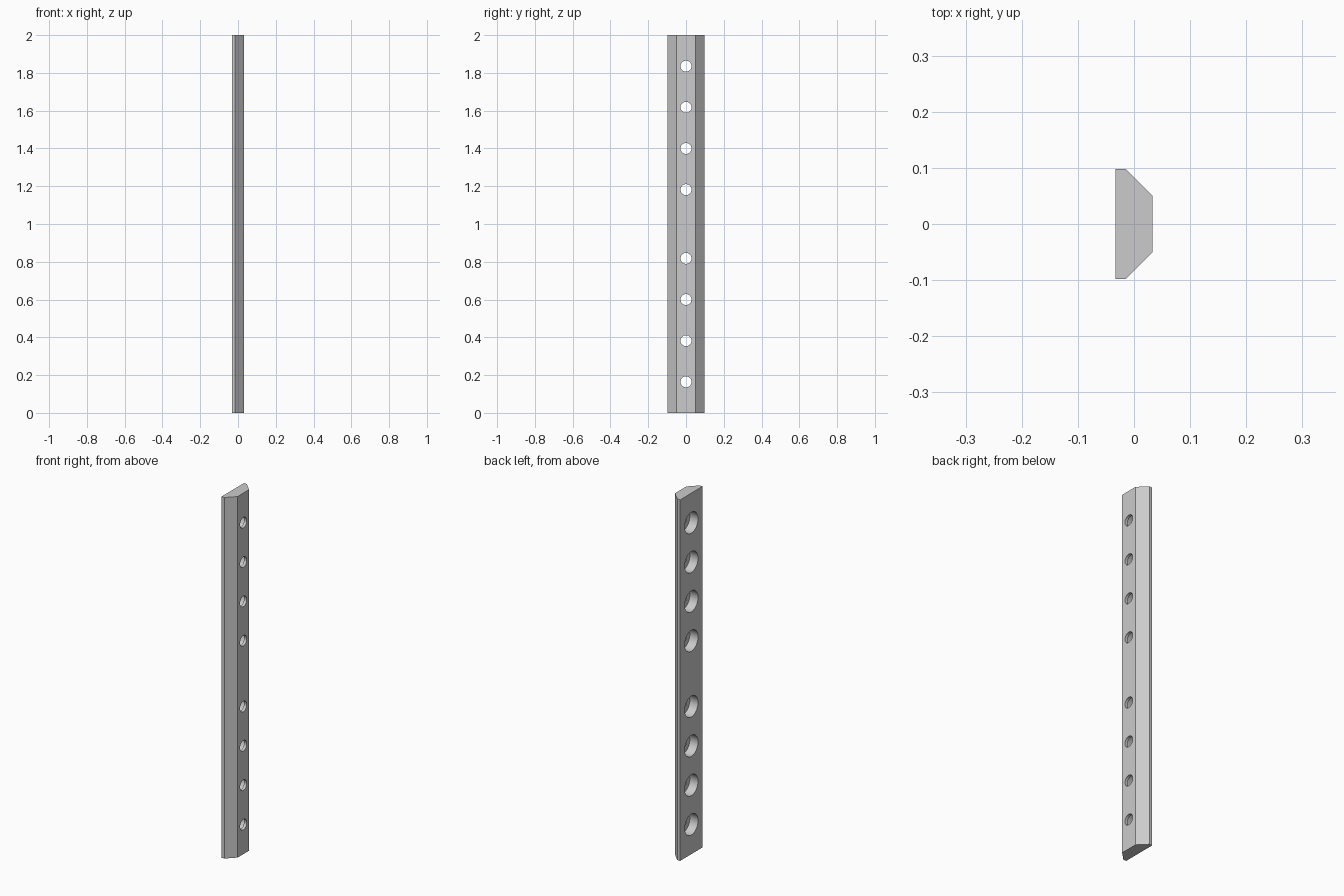
import bpy
import bmesh
from math import radians
from mathutils import Matrix

if "Cube" in bpy.data.objects:
    bpy.data.objects.remove(bpy.data.objects["Cube"], do_unlink=True)

LENGTH = 2.0
BACK, FRONT = -0.033, 0.033          # wide face and narrow face along x
HALF_WIDE, HALF_NARROW = 0.098, 0.05
SHOULDER = -0.015                    # where the slanted sides begin
HOLE_RADIUS, BORE_RADIUS = 0.029, 0.058
BORE_DEPTH = 0.05
FIRST, PITCH = 0.182, 0.218          # hole spacing out from the middle

steel = bpy.data.materials.new("light_grey_metal")
steel.use_nodes = True
grey = (0.6, 0.6, 0.6, 1)
steel.diffuse_color = grey
steel.node_tree.nodes["Principled BSDF"].inputs["Base Color"].default_value = grey


def make_object(name, bm):
    bmesh.ops.recalc_face_normals(bm, faces=bm.faces)
    mesh = bpy.data.meshes.new(name)
    bm.to_mesh(mesh)
    bm.free()
    mesh.materials.append(steel)
    obj = bpy.data.objects.new(name, mesh)
    bpy.context.collection.objects.link(obj)
    return obj


def hole_row(name, radius, x0, x1):
    """A row of cylinders along x, mirrored about the middle of the bar."""
    bm = bmesh.new()
    for side in (-1, 1):
        for i in range(4):
            z = LENGTH / 2 + side * (FIRST + i * PITCH)
            place = Matrix.Translation(((x0 + x1) / 2, 0, z)) @ Matrix.Rotation(radians(90), 4, "Y")
            bmesh.ops.create_cone(bm, cap_ends=True, segments=48, radius1=radius,
                                  radius2=radius, depth=x1 - x0, matrix=place)
    return make_object(name, bm)


# Bar: trapezoid section with short straight shoulders, extruded upward
half = [(BACK, HALF_WIDE), (SHOULDER, HALF_WIDE), (FRONT, HALF_NARROW)]
section = half + [(x, -y) for x, y in reversed(half)]
bm = bmesh.new()
base = bm.faces.new([bm.verts.new((x, y, 0)) for x, y in section])
top = bmesh.ops.extrude_face_region(bm, geom=[base], use_keep_orig=True)["geom"]
bmesh.ops.translate(bm, vec=(0, 0, LENGTH),
                    verts=[v for v in top if isinstance(v, bmesh.types.BMVert)])
bar = make_object("bevelled_bar", bm)

# Through holes, and wide counterbores sunk from the wide face
cutters = [
    hole_row("counterbore_cutter", BORE_RADIUS, BACK - 0.05, BACK + BORE_DEPTH),
    hole_row("through_hole_cutter", HOLE_RADIUS, BACK - 0.1, FRONT + 0.1),
]
bpy.ops.object.select_all(action="DESELECT")
bar.select_set(True)
bpy.context.view_layer.objects.active = bar
for cutter in cutters:
    cutter.hide_render = True
    cut = bar.modifiers.new(cutter.name, "BOOLEAN")
    cut.operation = "DIFFERENCE"
    cut.solver = "EXACT"
    cut.object = cutter
    bpy.ops.object.modifier_apply(modifier=cut.name)
for cutter in cutters:
    bpy.data.objects.remove(cutter, do_unlink=True)

# Smooth hole walls, crisp edges
bpy.ops.object.shade_smooth_by_angle(angle=radians(30))
